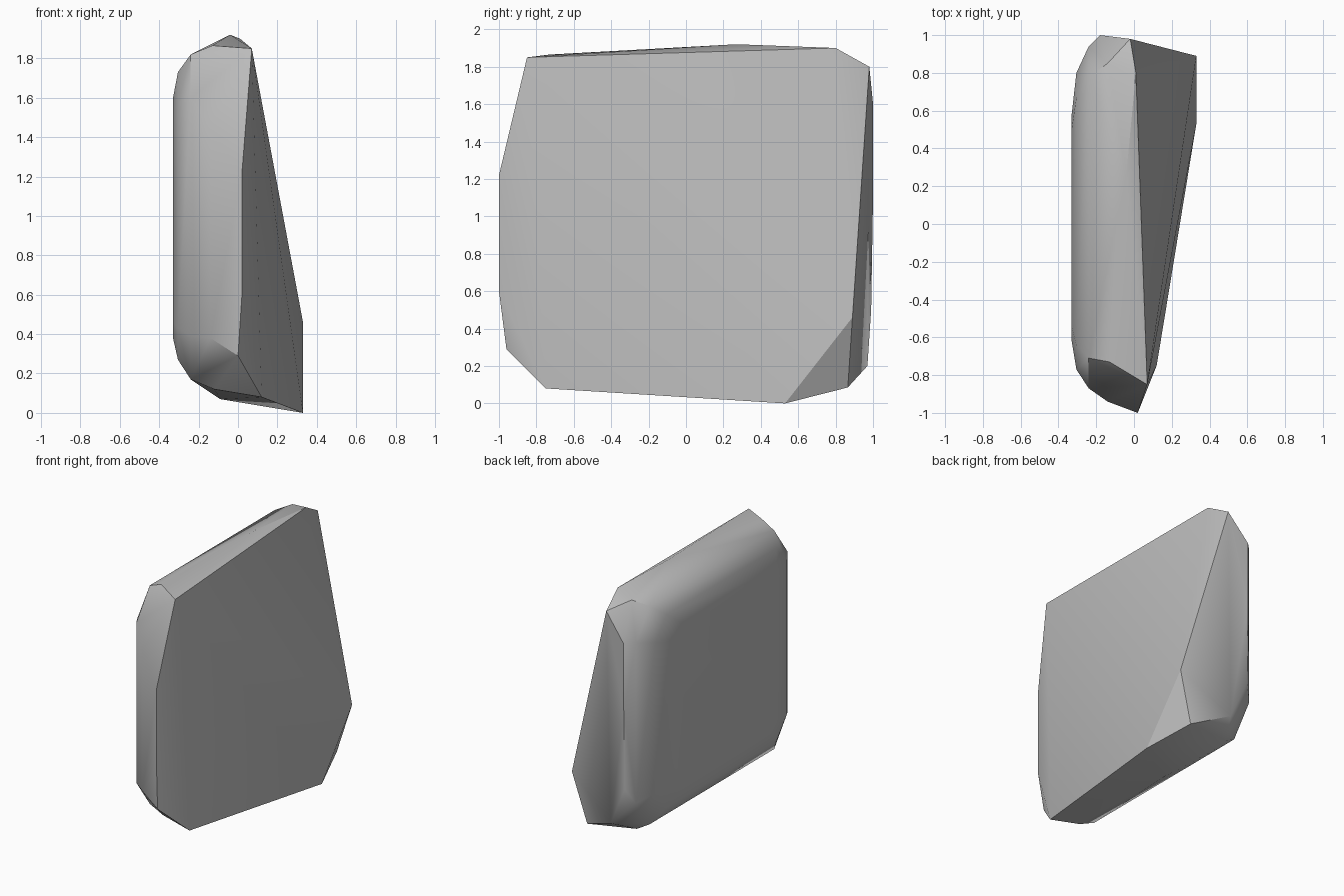
import bpy, bmesh, math

cube = bpy.data.objects.get("Cube")
if cube:
    bpy.data.objects.remove(cube, do_unlink=True)


def ring(x, y0, y1, z0, z1, cut_y, cut_z):
    """Rectangle across the slab with its four corners cut off."""
    points = []
    for y, sy in ((y0, 1), (y1, -1)):
        for z, sz in ((z0, 1), (z1, -1)):
            points += [(x, y + sy * cut_y, z), (x, y, z + sz * cut_z)]
    return points


# Rounded left-hand side, stepping outwards from the flat face
points = []
points += ring(-0.33, -0.62, 0.58, 0.38, 1.60, 0.08, 0.08)
points += ring(-0.305, -0.77, 0.80, 0.27, 1.73, 0.13, 0.16)
points += ring(-0.24, -0.87, 0.94, 0.17, 1.82, 0.16, 0.22)

# Outer rim of the rounded side
points += [(-0.14, -0.94, 1.45), (-0.13, -0.73, 1.865), (-0.14, -0.94, 0.38), (-0.12, -0.72, 0.12),
           (-0.18, 1.0, 1.60), (-0.18, 1.0, 1.10), (-0.18, 0.99, 0.50), (-0.14, 0.85, 1.865),
           (-0.15, 0.80, 0.12), (-0.09, 0.20, 0.07), (-0.04, 0.27, 1.92)]

# Sharp broken face on the other side
points += [(0.07, -0.85, 1.85), (0.02, -1.0, 1.22), (0.02, -1.0, 0.60), (0.0, -0.96, 0.29),
           (0.12, -0.75, 0.08), (0.33, 0.53, 0.0), (0.33, 0.89, 0.46), (0.22, 0.865, 0.085),
           (-0.05, 0.97, 0.20), (-0.02, 0.98, 1.80), (0.01, 0.80, 1.90)]

# Wrap the points into a solid stone
bm = bmesh.new()
for p in points:
    bm.verts.new(p)
hull = bmesh.ops.convex_hull(bm, input=bm.verts[:])
unused = {v for v in hull["geom_interior"] + hull["geom_unused"] if isinstance(v, bmesh.types.BMVert)}
bmesh.ops.delete(bm, geom=list(unused), context='VERTS')
bmesh.ops.recalc_face_normals(bm, faces=bm.faces[:])
mesh = bpy.data.meshes.new("stone_slab")
bm.to_mesh(mesh)
bm.free()

stone = bpy.data.objects.new("stone_slab", mesh)
bpy.context.collection.objects.link(stone)

# Grey stone
grey = (0.5, 0.5, 0.5, 1)
mat = bpy.data.materials.new("grey_stone")
mat.use_nodes = True
mat.diffuse_color = grey
mat.node_tree.nodes["Principled BSDF"].inputs["Base Color"].default_value = grey
mesh.materials.append(mat)

# Smooth bevels, crisp broken edges
bpy.ops.object.select_all(action='DESELECT')
stone.select_set(True)
bpy.context.view_layer.objects.active = stone
bpy.ops.object.shade_smooth_by_angle(angle=math.radians(32))
